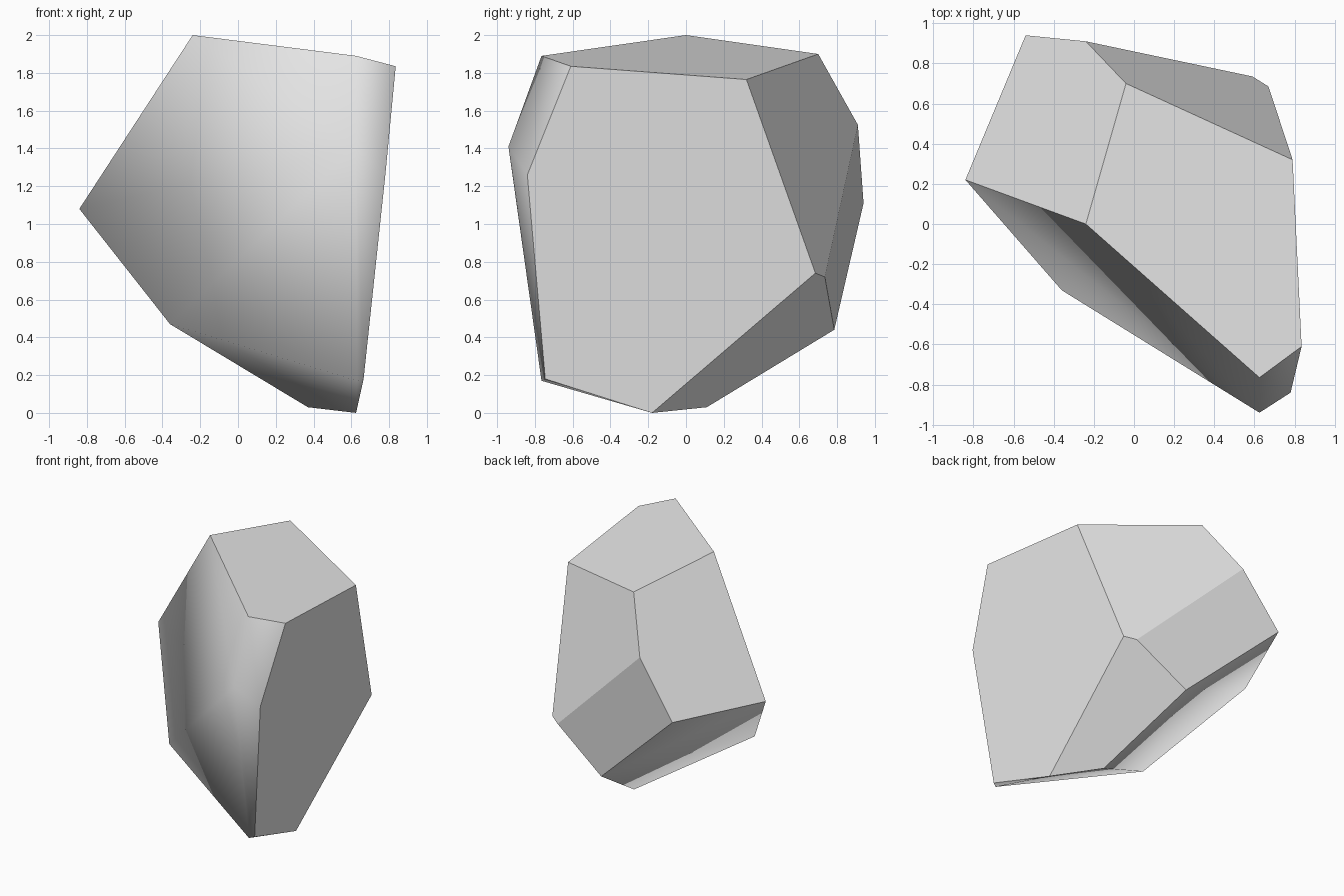
import bpy
import bmesh

cube = bpy.data.objects.get("Cube")
if cube:
    bpy.data.objects.remove(cube, do_unlink=True)

# Corners of the chipped boulder
corners = {
    # top rim
    "A": (-0.24, 0.0, 2.0), "B": (-0.04, 0.70, 1.90), "C": (0.79, 0.32, 1.765),
    "D": (0.835, -0.61, 1.835), "E": (0.625, -0.765, 1.89),
    # front bulge
    "F": (0.625, -0.94, 1.41), "G": (0.78, -0.84, 1.26),
    "Q": (0.63, -0.765, 0.17), "R": (0.665, -0.745, 0.18),
    # back and outer point
    "H": (-0.84, 0.22, 1.08), "I": (-0.54, 0.94, 1.11), "J": (-0.24, 0.91, 1.525),
    "K": (0.67, 0.685, 0.74), "L": (0.59, 0.735, 0.72), "M": (0.18, 0.785, 0.44),
    # underside
    "N": (0.625, -0.18, 0.0), "O": (0.37, 0.11, 0.03), "P": (-0.36, -0.33, 0.47),
}

# Flat cleaved facets: top, right, left back, upper back, lower back, lower right
flat_facets = ["AEDCB", "DCKNRG", "ABJIH", "BCKLJ", "JLMI", "KNOML"]
# Worn front and underside, shaded as one soft surface
worn_facets = ["AHFE", "HPF", "PQF", "EFGD", "FQRG", "QONR", "POQ", "IMOPH"]

bm = bmesh.new()
verts = {name: bm.verts.new(co) for name, co in corners.items()}
for facets, smooth in ((flat_facets, False), (worn_facets, True)):
    for facet in facets:
        face = bm.faces.new([verts[c] for c in facet])
        face.smooth = smooth
bmesh.ops.recalc_face_normals(bm, faces=bm.faces[:])

mesh = bpy.data.meshes.new("boulder")
bm.to_mesh(mesh)
bm.free()
boulder = bpy.data.objects.new("boulder", mesh)
bpy.context.collection.objects.link(boulder)

# Plain stone colour
stone = bpy.data.materials.new("stone_grey")
stone.use_nodes = True
colour = (0.8, 0.8, 0.8, 1.0)
stone.diffuse_color = colour
for node in stone.node_tree.nodes:
    if node.type == "BSDF_PRINCIPLED":
        node.inputs["Base Color"].default_value = colour
mesh.materials.append(stone)
